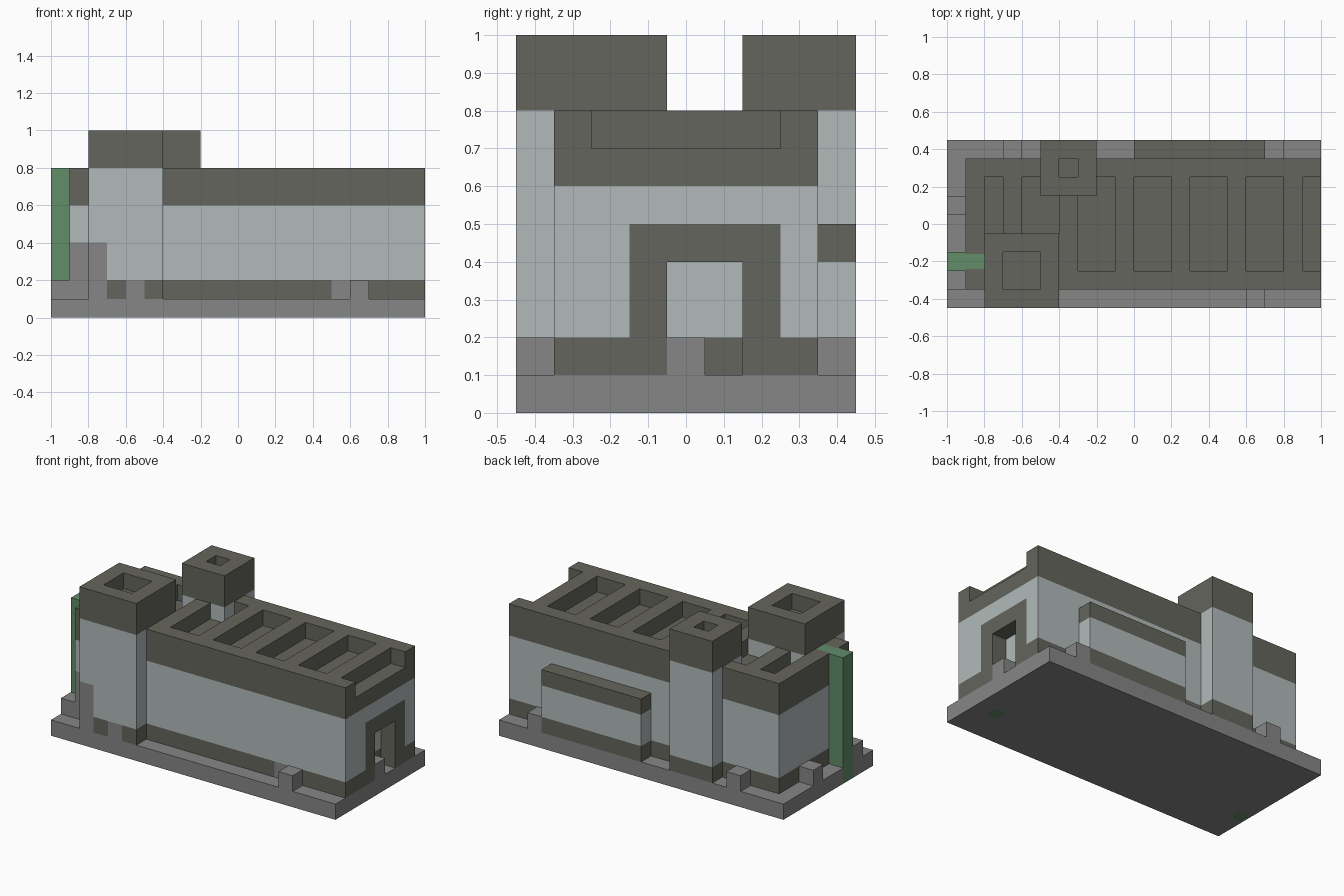
import bpy
import bmesh
from mathutils import Vector

cube = bpy.data.objects.get("Cube")
if cube:
    bpy.data.objects.remove(cube, do_unlink=True)

COLOURS = {
    "dark_stone": (0.130, 0.130, 0.109),
    "pale_wall": (0.445, 0.491, 0.491),
    "grey_rock": (0.238, 0.238, 0.238),
    "green": (0.122, 0.262, 0.138),
}
DARK, PALE, GREY, GREEN = range(len(COLOURS))
materials = []
for mat_name, rgb in COLOURS.items():
    mat = bpy.data.materials.new(mat_name)
    mat.use_nodes = True
    mat.diffuse_color = (*rgb, 1)
    bsdf = next(n for n in mat.node_tree.nodes if n.type == "BSDF_PRINCIPLED")
    bsdf.inputs["Base Color"].default_value = (*rgb, 1)
    bsdf.inputs["Roughness"].default_value = 0.9
    materials.append(mat)


def box(name, x, y, z):
    """Plain box between three pairs of limits."""
    bm = bmesh.new()
    bmesh.ops.create_cube(bm, size=1)
    for v in bm.verts:
        v.co = Vector([lim[int(c > 0)] for lim, c in zip((x, y, z), v.co)])
    mesh = bpy.data.meshes.new(name)
    bm.to_mesh(mesh)
    bm.free()
    obj = bpy.data.objects.new(name, mesh)
    bpy.context.collection.objects.link(obj)
    return obj


def carve(obj, x, y, z):
    """Cut a box-shaped hollow out of a part."""
    cutter = box("cutter", x, y, z)
    cutter.hide_render = True
    mod = obj.modifiers.new("hollow", "BOOLEAN")
    mod.operation, mod.solver, mod.object = "DIFFERENCE", "EXACT", cutter
    bpy.context.view_layer.objects.active = obj
    bpy.ops.object.modifier_apply(modifier=mod.name)
    bpy.data.objects.remove(cutter, do_unlink=True)


def paint(obj, rule, xs=(), ys=(), zs=()):
    """Slice a part at the given planes, then colour each face by rule."""
    mesh = obj.data
    mesh.materials.clear()
    for m in materials:
        mesh.materials.append(m)
    bm = bmesh.new()
    bm.from_mesh(mesh)
    for axis, cuts in enumerate((xs, ys, zs)):
        normal = Vector([float(i == axis) for i in range(3)])
        for c in cuts:
            geom = bm.verts[:] + bm.edges[:] + bm.faces[:]
            bmesh.ops.bisect_plane(bm, geom=geom, plane_co=normal * c, plane_no=normal, dist=1e-5)
    bm.normal_update()
    for f in bm.faces:
        f.material_index = rule(f.calc_center_median(), f.normal)
        f.smooth = False
    bmesh.ops.dissolve_limit(bm, angle_limit=0.01, verts=bm.verts[:],
                             edges=bm.edges[:], delimit={"MATERIAL"})
    bm.to_mesh(mesh)
    bm.free()


def inside(v, lo, hi):
    return lo < v < hi


def banded(low, high):
    """Dark foot and crown with a pale wall between."""
    return lambda c, n: PALE if low < c.z < high else DARK


# Base slab with green marks underneath and on its end
def base_rule(c, n):
    if n.z < -0.5 and inside(c.y, -0.24, -0.16):
        if inside(c.x, 0.81, 0.89) or inside(c.x, -0.99, -0.91):
            return GREEN
    if n.x < -0.5 and inside(c.y, -0.25, -0.15):
        return GREEN
    return GREY


base = box("base_slab", (-1, 1), (-0.45, 0.45), (0, 0.1))
paint(base, base_rule, xs=(-0.99, -0.91, 0.81, 0.89), ys=(-0.25, -0.24, -0.16, -0.15))


# Main hall with roof slots and an end doorway
def hall_rule(c, n):
    if n.z > 0.5 and c.z > 0.79 and c.x < -0.8 and inside(c.y, -0.24, -0.16):
        return GREEN
    if n.x > 0.5 and c.x > 0.95 and inside(c.y, -0.15, 0.25) and c.z < 0.5:
        return DARK
    if n.y < -0.5 and c.y < -0.3:
        if c.x < -0.8 and c.z < 0.4 or inside(c.x, 0.5, 0.6) and c.z < 0.2:
            return GREY
    if inside(c.x, 0.901, 0.999) and inside(c.y, -0.06, 0.16) and c.z < 0.41:
        return DARK
    return PALE if inside(c.z, 0.2, 0.6) else DARK


hall = box("main_hall", (-0.9, 1), (-0.35, 0.35), (0.1, 0.8))
slots = [(-0.8, -0.7)] + [(-0.6 + 0.3 * i, -0.4 + 0.3 * i) for i in range(5)] + [(0.9, 1.1)]
for slot in slots:
    carve(hall, slot, (-0.25, 0.25), (0.7, 0.9))
carve(hall, (0.9, 1.1), (-0.05, 0.15), (0.05, 0.4))
paint(hall, hall_rule, xs=(-0.8, 0.5, 0.6, 0.9),
      ys=(-0.24, -0.16, -0.15, 0.25), zs=(0.2, 0.4, 0.5, 0.6))


# Front tower with a weathered foot
def front_tower_rule(c, n):
    if c.z < 0.2:
        dark_spot = inside(c.x, -0.7, -0.6) or inside(c.x, -0.5, -0.4)
        return DARK if n.x > 0.5 or (n.y < -0.5 and dark_spot) else GREY
    if c.z < 0.4 and c.x < -0.7:
        return GREY
    return PALE if c.z < 0.8 else DARK


front_tower = box("front_tower", (-0.8, -0.4), (-0.45, -0.05), (0.1, 1))
carve(front_tower, (-0.7, -0.5), (-0.35, -0.15), (0.9, 1.1))
paint(front_tower, front_tower_rule, xs=(-0.7, -0.6, -0.5), zs=(0.2, 0.4, 0.8))

# Back tower
back_tower = box("back_tower", (-0.5, -0.2), (0.15, 0.45), (0.1, 1))
carve(back_tower, (-0.4, -0.3), (0.25, 0.35), (0.9, 1.1))
paint(back_tower, banded(0.2, 0.8), zs=(0.2, 0.8))

# Back bay
bay = box("back_bay", (0, 0.7), (0.35, 0.45), (0.1, 0.5))
paint(bay, banded(0.2, 0.4), zs=(0.2, 0.4))

# Green corner post
post = box("green_post", (-1, -0.9), (-0.25, -0.15), (0.1, 0.8))
paint(post, lambda c, n: GREEN)

# Loose rocks standing on the base
rocks = {
    "front_rock": (0.6, -0.45),
    "back_left_rock": (0.7, 0.35),
    "back_right_rock": (-0.7, 0.35),
    "side_rock": (-1, 0.05),
    "post_rock": (-1, -0.35),
    "doorway_rock": (0.9, -0.05),
}
for rock_name, (x, y) in rocks.items():
    rock = box(rock_name, (x, x + 0.1), (y, y + 0.1), (0.1, 0.2))
    paint(rock, lambda c, n: GREY)
